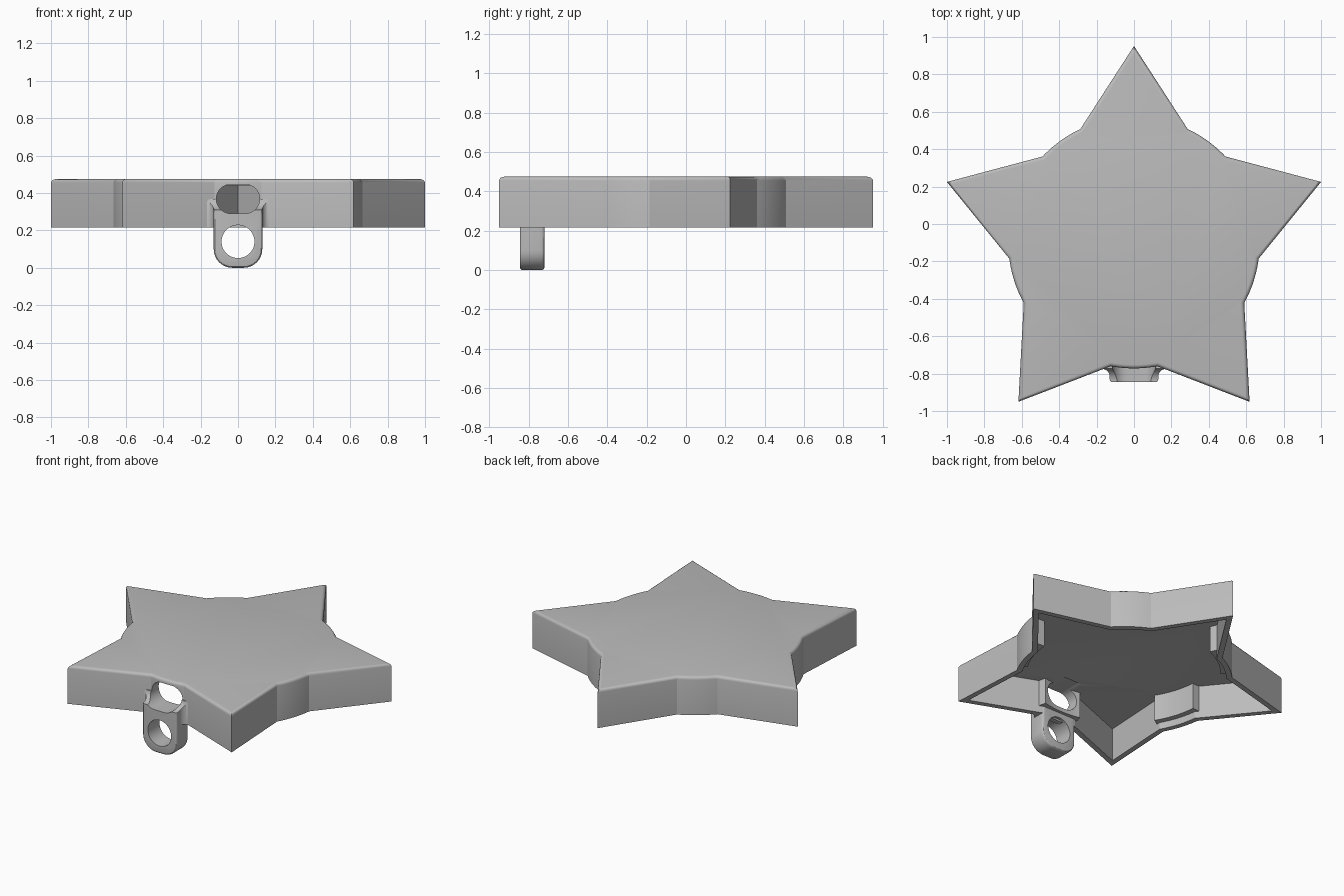
import bpy, bmesh
from math import sin, cos, radians, sqrt, atan2, pi
from mathutils import Vector, Matrix

if "Cube" in bpy.data.objects:
    bpy.data.objects.remove(bpy.data.objects["Cube"])

CY = -0.10                   # star centre on y
TIP, VALLEY = 1.0515, 0.672  # tip radius, radius of the rounded valleys
HALF = radians(32.9)         # half angle of a tip
BASE, TOP, CEILING = 0.215, 0.475, 0.44
WALL, ROUND = 0.035, 0.02

grey = bpy.data.materials.new("plain_grey")
grey.use_nodes = True
colour = (0.5, 0.5, 0.5, 1)
grey.diffuse_color = colour
grey.node_tree.nodes["Principled BSDF"].inputs["Base Color"].default_value = colour


def finish(name, bm):
    bmesh.ops.recalc_face_normals(bm, faces=bm.faces[:])
    mesh = bpy.data.meshes.new(name)
    bm.to_mesh(mesh)
    bm.free()
    mesh.materials.append(grey)
    ob = bpy.data.objects.new(name, mesh)
    bpy.context.collection.objects.link(ob)
    return ob


def prism(name, outline, axis, low, high):
    """Extrude a 2D outline along 'y' (outline in x, z) or 'z' (outline in x, y)."""
    bm = bmesh.new()
    place = (lambda a, b, h: (a, h, b)) if axis == 'y' else (lambda a, b, h: (a, b, h))
    face = bm.faces.new([bm.verts.new(place(a, b, low)) for a, b in outline])
    new = bmesh.ops.extrude_face_region(bm, geom=[face])["geom"]
    shift = Vector(place(0, 0, high - low))
    bmesh.ops.translate(bm, vec=shift, verts=[v for v in new if isinstance(v, bmesh.types.BMVert)])
    return finish(name, bm)


def arc(cx, cy, r, start, end, n):
    steps = [radians(start + (end - start) * i / n) for i in range(n + 1)]
    return [(cx + r * cos(a), cy + r * sin(a)) for a in steps]


def apply(ob, mod):
    bpy.ops.object.select_all(action='DESELECT')
    bpy.context.view_layer.objects.active = ob
    ob.select_set(True)
    bpy.ops.object.modifier_apply(modifier=mod.name)


def boolean(ob, other, operation, keep=False):
    mod = ob.modifiers.new("boolean", 'BOOLEAN')
    mod.operation, mod.solver, mod.object = operation, 'EXACT', other
    apply(ob, mod)
    if not keep:
        bpy.data.objects.remove(other)


def star(inset, steps=10):
    """Star outline with arc valleys, moved inwards by inset."""
    tip, rad = TIP - inset / sin(HALF), VALLEY - inset
    t = tip * cos(HALF) - sqrt(rad ** 2 - (tip * sin(HALF)) ** 2)
    start = atan2(t * sin(HALF), tip - t * cos(HALF))
    sweep = radians(72) - 2 * start
    pts = []
    for k in range(5):
        turn = k * radians(72)
        pts.append((tip * sin(turn), CY + tip * cos(turn)))
        for i in range(steps + 1):
            a = turn + start + sweep * i / steps
            pts.append((rad * sin(a), CY + rad * cos(a)))
    return pts


# Hollow star: loft from the ceiling down inside, round the rim, up to the top
rings = [(WALL, CEILING), (WALL, BASE), (0, BASE)]
for i in range(5):
    a = i * pi / 8
    rings.append((ROUND * (1 - cos(a)), TOP - ROUND * (1 - sin(a))))
bm = bmesh.new()
loops = [[bm.verts.new((x, y, z)) for x, y in star(d)] for d, z in rings]
for lo, hi in zip(loops, loops[1:]):
    for i in range(len(lo)):
        j = (i + 1) % len(lo)
        bm.faces.new((lo[i], lo[j], hi[j], hi[i]))
bm.faces.new(loops[0])
bm.faces.new(loops[-1])
shell = finish("star_shell", bm)

# Curved seat ledges inside the five valleys
for k in range(5):
    mid = 54 + 72 * k
    outline = arc(0, CY, 0.6, mid - 13.5, mid + 13.5, 10) + arc(0, CY, 0.66, mid + 13.5, mid - 13.5, 10)
    boolean(shell, prism("ledge", outline, 'z', 0.262, CEILING + 0.015), 'UNION')

# Hanging loop: rounded tab below the front valley
outline = arc(-0.03, 0.1, 0.1, 180, 270, 8) + arc(0.03, 0.1, 0.1, 270, 360, 8)
outline += [(0.13, 0.37), (-0.13, 0.37)]
loop = prism("hanging_loop", outline, 'y', -0.845, -0.72)
bevel = loop.modifiers.new("bevel", 'BEVEL')
bevel.width, bevel.segments, bevel.limit_method, bevel.angle_limit = 0.014, 3, 'ANGLE', radians(50)
apply(loop, bevel)

# Fillets joining the tab to the star wall
for side in (-1, 1):
    curve = [(side * x, y) for x, y in arc(0.17, -0.815, 0.04, 180, 90, 6)]
    curve += [(side * 0.17, -0.755), (side * 0.1, -0.755), (side * 0.1, -0.815)]
    boolean(loop, prism("fillet", curve, 'z', BASE, 0.368), 'UNION')

# Concave top of the tab
bm = bmesh.new()
bmesh.ops.create_cone(bm, cap_ends=True, segments=48, radius1=0.075, radius2=0.075, depth=0.6,
                      matrix=Matrix.Translation((0, -0.845, 0.385)) @ Matrix.Rotation(pi / 2, 4, 'Y'))
boolean(loop, finish("saddle_cutter", bm), 'DIFFERENCE')

# Round hole in the tab
ring = arc(0, 0.14, 0.088, 0, 352.5, 47)
boolean(loop, prism("hole_cutter", ring, 'y', -1, -0.6), 'DIFFERENCE')

# Long slot through the wall and the top of the tab
slot = arc(0.038, 0.368, 0.078, -90, 90, 16) + arc(-0.038, 0.368, 0.078, 90, 270, 16)
cutter = prism("slot_cutter", slot, 'y', -1, -0.6)
boolean(loop, cutter, 'DIFFERENCE', keep=True)
boolean(shell, cutter, 'DIFFERENCE')

for ob in (shell, loop):
    bpy.ops.object.select_all(action='DESELECT')
    bpy.context.view_layer.objects.active = ob
    ob.select_set(True)
    bpy.ops.object.shade_smooth_by_angle(angle=radians(30))
